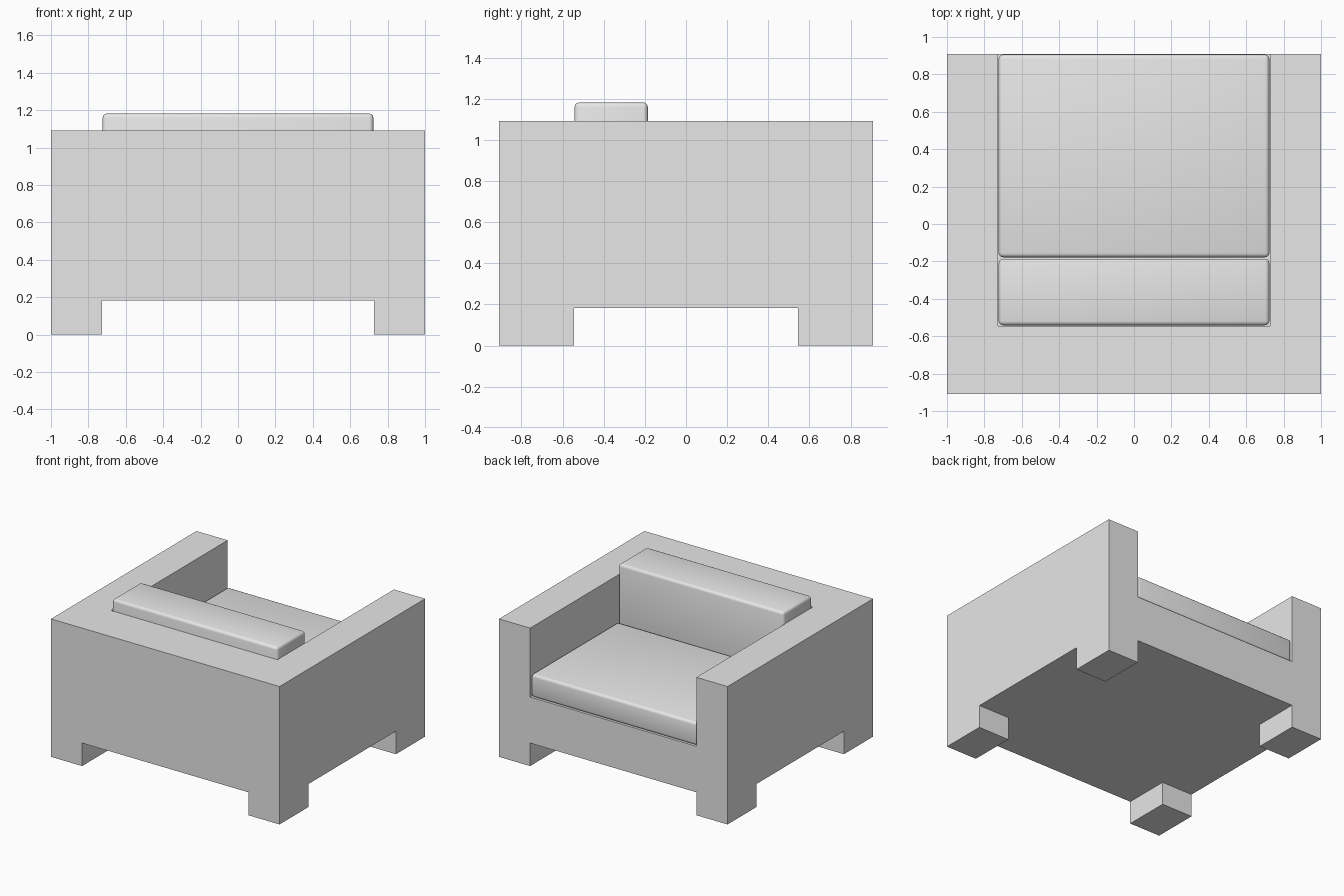
import bpy
import math

cube = bpy.data.objects.get("Cube")
if cube:
    bpy.data.objects.remove(cube, do_unlink=True)

U = 2 / 11              # design module: the chair is 11 modules wide
HALF_W, HALF_D = 1.0, 5 * U
IN_W, IN_D = 4 * U, 3 * U
LEG_H, BASE_TOP, SEAT_TOP, ARM_TOP, BACK_TOP = U, 3 * U, 4 * U, 6 * U, 6.5 * U

grey = bpy.data.materials.new("light grey")
grey.use_nodes = True
colour = (0.8, 0.8, 0.8, 1)
grey.diffuse_color = colour
grey.node_tree.nodes["Principled BSDF"].inputs["Base Color"].default_value = colour


def box(name, x, y, z):
    """Box spanning the given (low, high) ranges."""
    spans = (x, y, z)
    bpy.ops.mesh.primitive_cube_add(size=1, location=[(a + b) / 2 for a, b in spans])
    ob = bpy.context.object
    ob.name = name
    ob.scale = [b - a for a, b in spans]
    bpy.ops.object.transform_apply(location=False, rotation=False, scale=True)
    ob.data.materials.append(grey)
    return ob


def cut(target, cutter):
    """Carve the cutter out of the target and remove it."""
    cutter.hide_render = True
    mod = target.modifiers.new("cut", "BOOLEAN")
    mod.operation = "DIFFERENCE"
    mod.solver = "EXACT"
    mod.object = cutter
    bpy.context.view_layer.objects.active = target
    bpy.ops.object.modifier_apply(modifier=mod.name)
    bpy.data.objects.remove(cutter, do_unlink=True)


def cushion(name, x, y, z):
    """Box with softly rounded edges."""
    ob = box(name, x, y, z)
    mod = ob.modifiers.new("rounded edges", "BEVEL")
    mod.width = 0.022
    mod.segments = 3
    bpy.ops.object.modifier_apply(modifier=mod.name)
    bpy.ops.object.shade_smooth_by_angle(angle=math.radians(40))


# Frame: solid block with the seat well and the gaps between the feet carved out
frame = box("frame", (-HALF_W, HALF_W), (-HALF_D, HALF_D), (0, ARM_TOP))
cut(frame, box("seat_well", (-IN_W, IN_W), (-IN_D, 2), (BASE_TOP, 2)))
cut(frame, box("side_gap", (-2, 2), (-IN_D, IN_D), (-1, LEG_H)))
cut(frame, box("front_gap", (-IN_W, IN_W), (-2, 2), (-1, LEG_H)))

# Cushions, set just clear of the arms
GAP = 0.004
side = (-IN_W + GAP, IN_W - GAP)
cushion("seat_cushion", side, (-U + GAP, HALF_D - GAP), (BASE_TOP, SEAT_TOP))
cushion("back_cushion", side, (-IN_D + GAP, -U - GAP), (BASE_TOP, BACK_TOP))
